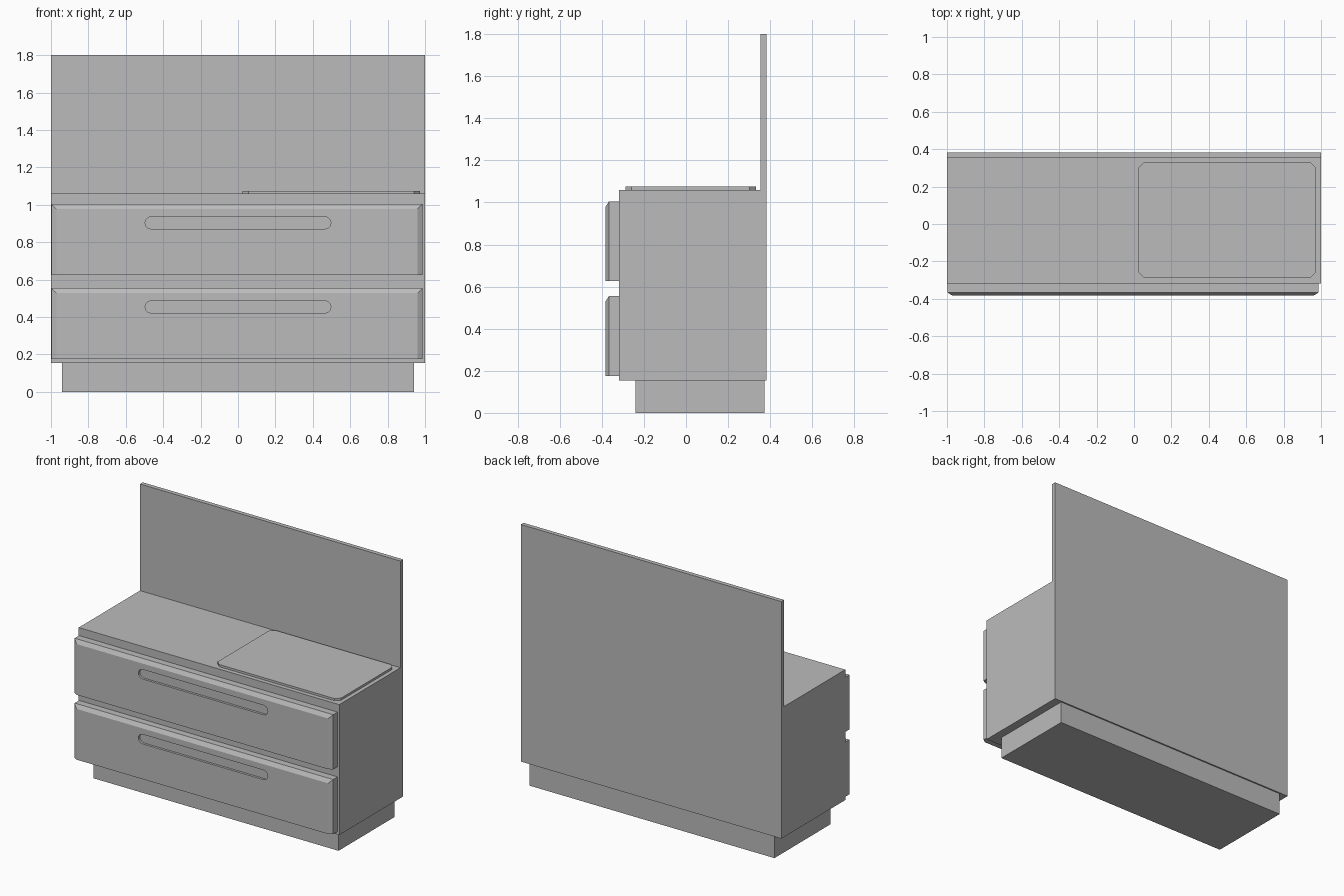
import bpy, bmesh
from math import sin, cos, pi

cube = bpy.data.objects.get("Cube")
if cube:
    bpy.data.objects.remove(cube, do_unlink=True)

grey = bpy.data.materials.new("plain grey")
grey.use_nodes = True
grey.diffuse_color = (0.5, 0.5, 0.5, 1)
grey.node_tree.nodes["Principled BSDF"].inputs["Base Color"].default_value = (0.5, 0.5, 0.5, 1)


def loft(name, rings):
    """Closed solid through a list of matching point rings."""
    bm = bmesh.new()
    loops = [[bm.verts.new(p) for p in ring] for ring in rings]
    for a, b in zip(loops, loops[1:]):
        for i in range(len(a)):
            j = (i + 1) % len(a)
            bm.faces.new((a[i], a[j], b[j], b[i]))
    bm.faces.new(loops[0])
    bm.faces.new(loops[-1])
    bmesh.ops.recalc_face_normals(bm, faces=bm.faces)
    mesh = bpy.data.meshes.new(name)
    bm.to_mesh(mesh)
    bm.free()
    mesh.materials.append(grey)
    obj = bpy.data.objects.new(name, mesh)
    bpy.context.collection.objects.link(obj)
    return obj


def rect_xy(x0, x1, y0, y1, z):
    return [(x0, y0, z), (x1, y0, z), (x1, y1, z), (x0, y1, z)]


def rect_xz(x0, x1, z0, z1, y):
    return [(x0, y, z0), (x1, y, z0), (x1, y, z1), (x0, y, z1)]


def box(name, x, y, z):
    return loft(name, [rect_xy(*x, *y, h) for h in z])


# Carcass, plinth and tall back board
box("plinth", (-0.94, 0.94), (-0.24, 0.373), (0, 0.155))
box("cabinet_body", (-1, 1), (-0.318, 0.353), (0.155, 1.06))
box("back_board", (-1, 1), (0.353, 0.383), (0.155, 1.8))

# Worktop panel with clipped corners
x0, x1, y0, y1, c = 0.025, 0.972, -0.288, 0.332, 0.03
outline = [(x0 + c, y0), (x1 - c, y0), (x1, y0 + c), (x1, y1 - c),
           (x1 - c, y1), (x0 + c, y1), (x0, y1 - c), (x0, y0 + c)]
loft("worktop_panel", [[(x, y, z) for x, y in outline] for z in (1.06, 1.075)])


def slot_ring(z, y, half=0.497, r=0.033, steps=6):
    """Outline of a round-ended slot."""
    ring = []
    for side in (1, -1):
        for i in range(steps + 1):
            a = -pi / 2 + pi * i / steps
            ring.append((side * (half - r + r * cos(a)), y, z + side * r * sin(a)))
    return ring


# Drawer fronts, chamfered on top and sides, with a recessed grip
for name, z0, z1 in (("lower_drawer", 0.176, 0.555), ("upper_drawer", 0.626, 1.005)):
    left, right, bevel = -0.998, 0.987, 0.027
    drawer = loft(name, [
        rect_xz(left, right, z0, z1, -0.318),
        rect_xz(left, right, z0, z1, -0.366),
        rect_xz(left + bevel, right - bevel, z0, z1 - bevel, -0.383)])
    cutter = loft("grip_cutter", [slot_ring(z1 - 0.101, y) for y in (-0.42, -0.367)])
    cutter.hide_render = True
    cut = drawer.modifiers.new("grip", 'BOOLEAN')
    cut.operation = 'DIFFERENCE'
    cut.solver = 'EXACT'
    cut.object = cutter
    bpy.context.view_layer.objects.active = drawer
    bpy.ops.object.modifier_apply(modifier=cut.name)
    bpy.data.objects.remove(cutter, do_unlink=True)
